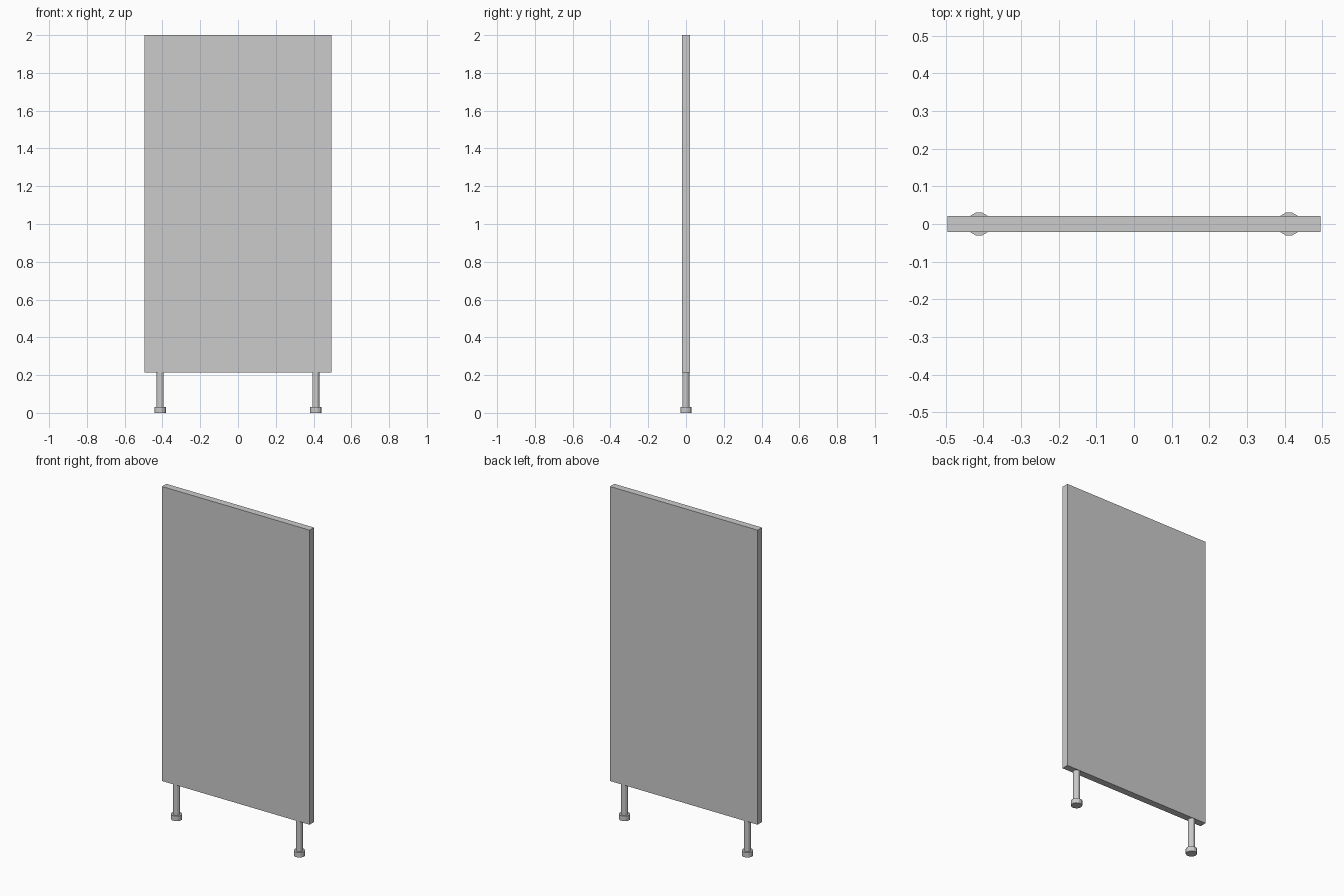
import bpy, math

if "Cube" in bpy.data.objects:
    bpy.data.objects.remove(bpy.data.objects["Cube"])

PANEL_BOTTOM = 0.215
FOOT_H = 0.03
SIDES = 12


def box(name, lo, hi):
    bpy.ops.mesh.primitive_cube_add(size=1, location=[(a + b) / 2 for a, b in zip(lo, hi)])
    ob = bpy.context.object
    ob.name = name
    ob.scale = [b - a for a, b in zip(lo, hi)]
    bpy.ops.object.transform_apply(location=False, rotation=False, scale=True)


def post(name, x, radius, z0, z1):
    # rotated half a step so a flat facet faces front and back
    bpy.ops.mesh.primitive_cylinder_add(vertices=SIDES, radius=radius, depth=z1 - z0,
                                        location=(x, 0, (z0 + z1) / 2),
                                        rotation=(0, 0, math.pi / SIDES))
    bpy.context.object.name = name


# Upright board
box("panel", (-0.495, -0.021, PANEL_BOTTOM), (0.495, 0.021, 2.0))

# Two legs, each with a wider levelling foot
for side, x in (("left", -0.412), ("right", 0.412)):
    post(side + "_leg", x, 0.0195, FOOT_H, PANEL_BOTTOM)
    post(side + "_foot", x, 0.0315, 0.0, FOOT_H)
